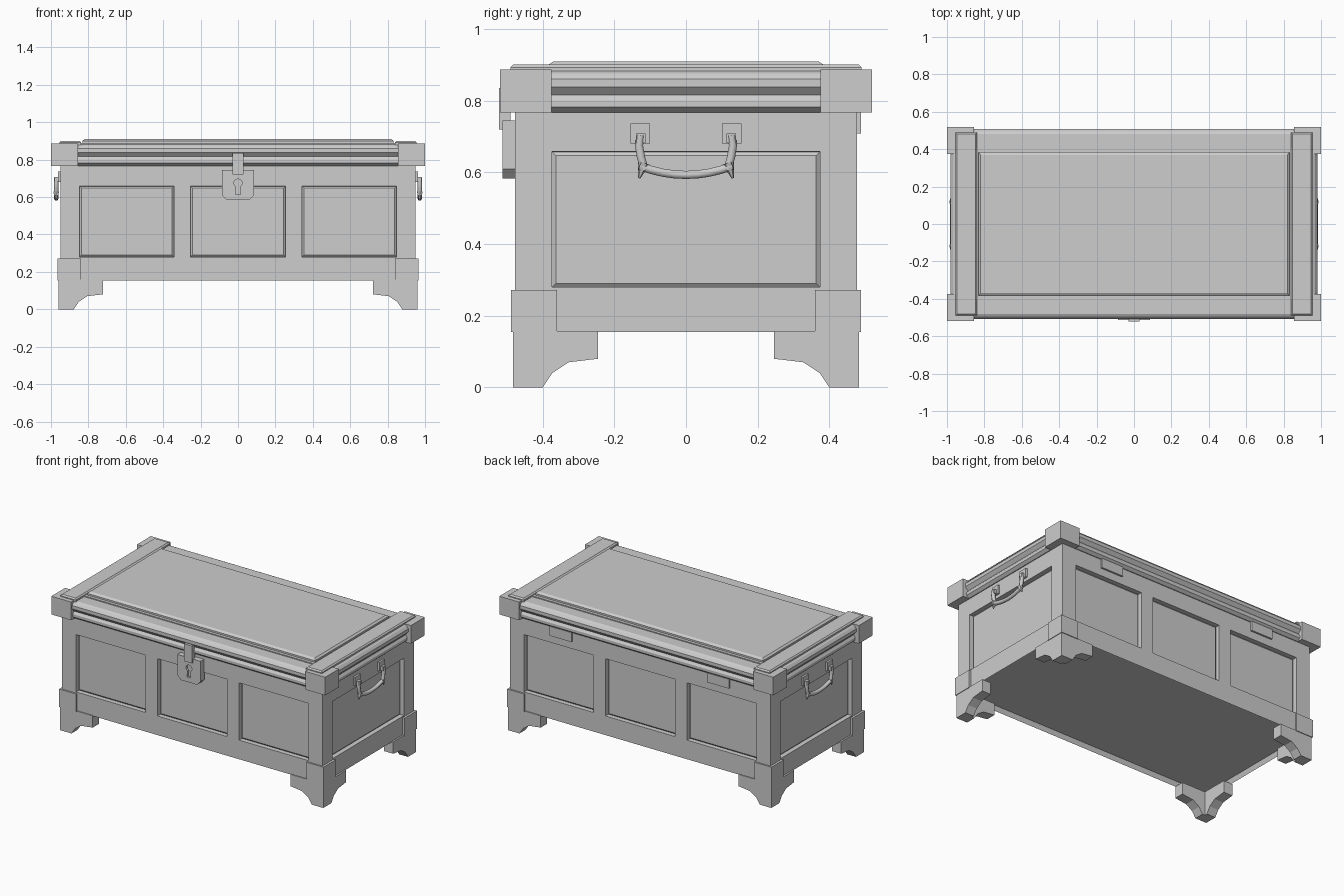
import bpy
import bmesh
import math
from mathutils import Vector

cube = bpy.data.objects.get("Cube")
if cube:
    bpy.data.objects.remove(cube, do_unlink=True)

grey = bpy.data.materials.new("plain grey")
grey.use_nodes = True
grey.diffuse_color = (0.61, 0.61, 0.61, 1)
grey.node_tree.nodes["Principled BSDF"].inputs["Base Color"].default_value = (0.61, 0.61, 0.61, 1)


def finish(name, bm):
    bmesh.ops.recalc_face_normals(bm, faces=bm.faces)
    mesh = bpy.data.meshes.new(name)
    bm.to_mesh(mesh)
    bm.free()
    mesh.materials.append(grey)
    ob = bpy.data.objects.new(name, mesh)
    bpy.context.collection.objects.link(ob)
    return ob


def add_stack(bm, rings, cx=0, cy=0):
    """Loft rectangles given as (half x, half y, z), capped at both ends."""
    loops = []
    for hx, hy, z in rings:
        loops.append([bm.verts.new((cx + sx * hx, cy + sy * hy, z))
                      for sx, sy in ((-1, -1), (1, -1), (1, 1), (-1, 1))])
    for a, b in zip(loops, loops[1:]):
        for i in range(4):
            j = (i + 1) % 4
            bm.faces.new((a[i], a[j], b[j], b[i]))
    bm.faces.new(loops[0][::-1])
    bm.faces.new(loops[-1])


def stack(name, rings, cx=0, cy=0):
    bm = bmesh.new()
    add_stack(bm, rings, cx, cy)
    return finish(name, bm)


def add_box(bm, lo, hi):
    mid = [(a + b) / 2 for a, b in zip(lo, hi)]
    hx, hy = abs(hi[0] - lo[0]) / 2, abs(hi[1] - lo[1]) / 2
    add_stack(bm, [(hx, hy, lo[2]), (hx, hy, hi[2])], mid[0], mid[1])


def box(name, lo, hi):
    bm = bmesh.new()
    add_box(bm, lo, hi)
    return finish(name, bm)


def add_prism(bm, outline, place, near, far):
    """Extrude a 2D outline; place(a, b, depth) gives the 3D point."""
    ends = [[bm.verts.new(place(a, b, d)) for a, b in outline] for d in (near, far)]
    n = len(outline)
    for i in range(n):
        j = (i + 1) % n
        bm.faces.new((ends[0][i], ends[0][j], ends[1][j], ends[1][i]))
    bm.faces.new(ends[0][::-1])
    bm.faces.new(ends[1])


# Body with sunken panels on all four sides and a recessed underside
bm = bmesh.new()
add_box(bm, (-0.95, -0.477, 0.154), (0.95, 0.477, 0.772))
cuts = [((s, 0, 0), s * d) for d in (0.848, 0.342, 0.255) for s in (-1, 1)]
cuts += [((0, s, 0), s * 0.374) for s in (-1, 1)]
cuts += [((0, 0, 1), z) for z in (0.28, 0.658)]
for axis, offset in cuts:
    bmesh.ops.bisect_plane(bm, geom=bm.verts[:] + bm.edges[:] + bm.faces[:],
                           plane_co=[abs(a) * offset for a in axis], plane_no=axis)
bmesh.ops.recalc_face_normals(bm, faces=bm.faces)
panels = []
for f in bm.faces:
    c = f.calc_center_median()
    if 0.28 < c.z < 0.658:
        x = abs(c.x)
        front = abs(f.normal.y) > 0.9 and (x < 0.255 or 0.342 < x < 0.848)
        side = abs(f.normal.x) > 0.9 and abs(c.y) < 0.374
        if front or side:
            panels.append(f)
bmesh.ops.inset_individual(bm, faces=panels, thickness=0.001, depth=-0.03)
bmesh.ops.inset_individual(bm, faces=panels, thickness=0.014, depth=0.008)
under = [f for f in bm.faces if f.normal.z < -0.9 and f.calc_center_median().z < 0.16]
bmesh.ops.inset_region(bm, faces=under, thickness=0.012, depth=-0.03)
finish("chest_body", bm)

# Feet, base corner brackets and lid corner blocks
foot_curve = [(0, 0), (0.083, 0), (0.11, 0.04), (0.155, 0.07),
              (0.238, 0.08), (0.238, 0.158), (0, 0.158)]
for sx, side in ((-1, "right"), (1, "left")):
    for sy, end in ((-1, "front"), (1, "back")):
        tag = f"{end}_{side}"
        bm = bmesh.new()
        add_prism(bm, foot_curve,
                  lambda a, b, d: (sx * (0.961 - a), sy * (0.483 - d), b), 0, 0.065)
        add_prism(bm, foot_curve,
                  lambda a, b, d: (sx * (0.961 - d), sy * (0.483 - a), b), 0, 0.065)
        finish(f"foot_{tag}", bm)
        bm = bmesh.new()
        add_box(bm, (sx * 0.84, sy * 0.455, 0.154), (sx * 0.965, sy * 0.488, 0.272))
        add_box(bm, (sx * 0.93, sy * 0.36, 0.154), (sx * 0.965, sy * 0.488, 0.272))
        finish(f"base_bracket_{tag}", bm)
        box(f"lid_corner_{tag}", (sx * 0.855, sy * 0.375, 0.767), (sx, sy * 0.519, 0.887))

# Lid with moulded edge, raised top panel and end battens
profile = [(0.955, 0.767), (0.973, 0.782), (0.973, 0.8), (0.962, 0.816),
           (0.981, 0.838), (0.981, 0.86), (0.968, 0.876), (0.955, 0.883)]
stack("lid", [(r, r - 0.473, z) for r, z in profile])
stack("lid_panel", [(0.842, 0.405, 0.87), (0.842, 0.405, 0.889), (0.832, 0.385, 0.889),
                    (0.832, 0.385, 0.9), (0.82, 0.37, 0.91)])
for sx, side in ((-1, "right"), (1, "left")):
    stack(f"lid_batten_{side}", [(0.057, 0.49, 0.87), (0.057, 0.49, 0.893),
                                 (0.049, 0.482, 0.901)], cx=sx * 0.897)

# Lock plate with a cut keyhole
bm = bmesh.new()
plate = [(-0.085, 0.745), (-0.085, 0.61), (-0.06, 0.583),
         (0.06, 0.583), (0.085, 0.61), (0.085, 0.745)]
add_prism(bm, plate, lambda a, b, d: (a, d, b), -0.512, -0.47)
lock = finish("lock_plate", bm)
angles = [math.radians(-60 + i * 30) for i in range(11)]
hole = [(0.022 * math.cos(t), 0.675 + 0.022 * math.sin(t)) for t in angles]
hole += [(-0.013, 0.615), (0.013, 0.615)]
bm = bmesh.new()
add_prism(bm, hole, lambda a, b, d: (a, d, b), -0.53, -0.497)
cutter = finish("keyhole_cutter", bm)
cutter.hide_render = True
cut = lock.modifiers.new("keyhole", "BOOLEAN")
cut.operation = "DIFFERENCE"
cut.solver = "EXACT"
cut.object = cutter
bpy.context.view_layer.objects.active = lock
bpy.ops.object.modifier_apply(modifier=cut.name)
bpy.data.objects.remove(cutter, do_unlink=True)
box("lock_hasp", (-0.029, -0.522, 0.72), (0.029, -0.49, 0.835))

# Back hinges
for sx, side in ((-1, "right"), (1, "left")):
    box(f"hinge_{side}", (sx * 0.495, 0.47, 0.708), (sx * 0.655, 0.489, 0.77))


def rod(name, points, radius):
    curve = bpy.data.curves.new(name, "CURVE")
    curve.dimensions = "3D"
    curve.bevel_depth = radius
    curve.bevel_resolution = 1
    curve.use_fill_caps = True
    line = curve.splines.new("POLY")
    line.points.add(len(points) - 1)
    for p, co in zip(line.points, points):
        p.co = (*co, 1)
    curve.materials.append(grey)
    ob = bpy.data.objects.new(name, curve)
    bpy.context.collection.objects.link(ob)


# Side handles: mounts, hanging arms, curved grip and pointed ends
for sx, side in ((-1, "right"), (1, "left")):
    for sy, end in ((-1, "front"), (1, "back")):
        tag = f"{side}_{end}"
        box(f"handle_mount_{tag}", (sx * 0.945, sy * 0.1, 0.68), (sx * 0.963, sy * 0.155, 0.737))
        box(f"handle_lug_{tag}", (sx * 0.96, sy * 0.113, 0.682), (sx * 0.98, sy * 0.14, 0.708))
        arm = [(0.127, 0.704), (0.131, 0.675), (0.126, 0.643), (0.115, 0.606)]
        rod(f"handle_arm_{tag}", [(sx * 0.972, sy * y, z) for y, z in arm], 0.013)
        bm = bmesh.new()
        tip = bmesh.ops.create_cone(bm, segments=6, radius1=0.017, radius2=0.003, depth=0.045,
                                    cap_ends=True)
        bmesh.ops.rotate(bm, verts=tip["verts"], matrix=Vector((0, 0, 1)).rotation_difference(
            Vector((0, sy * 0.3, -1))).to_matrix())
        bmesh.ops.translate(bm, verts=bm.verts, vec=(sx * 0.972, sy * 0.124, 0.605))
        finish(f"handle_tip_{tag}", bm)
    grip = [(0.13 * i / 4, 0.593 + 0.025 * (i / 4) ** 2) for i in range(-4, 5)]
    rod(f"handle_grip_{side}", [(sx * 0.972, y, z) for y, z in grip], 0.013)
